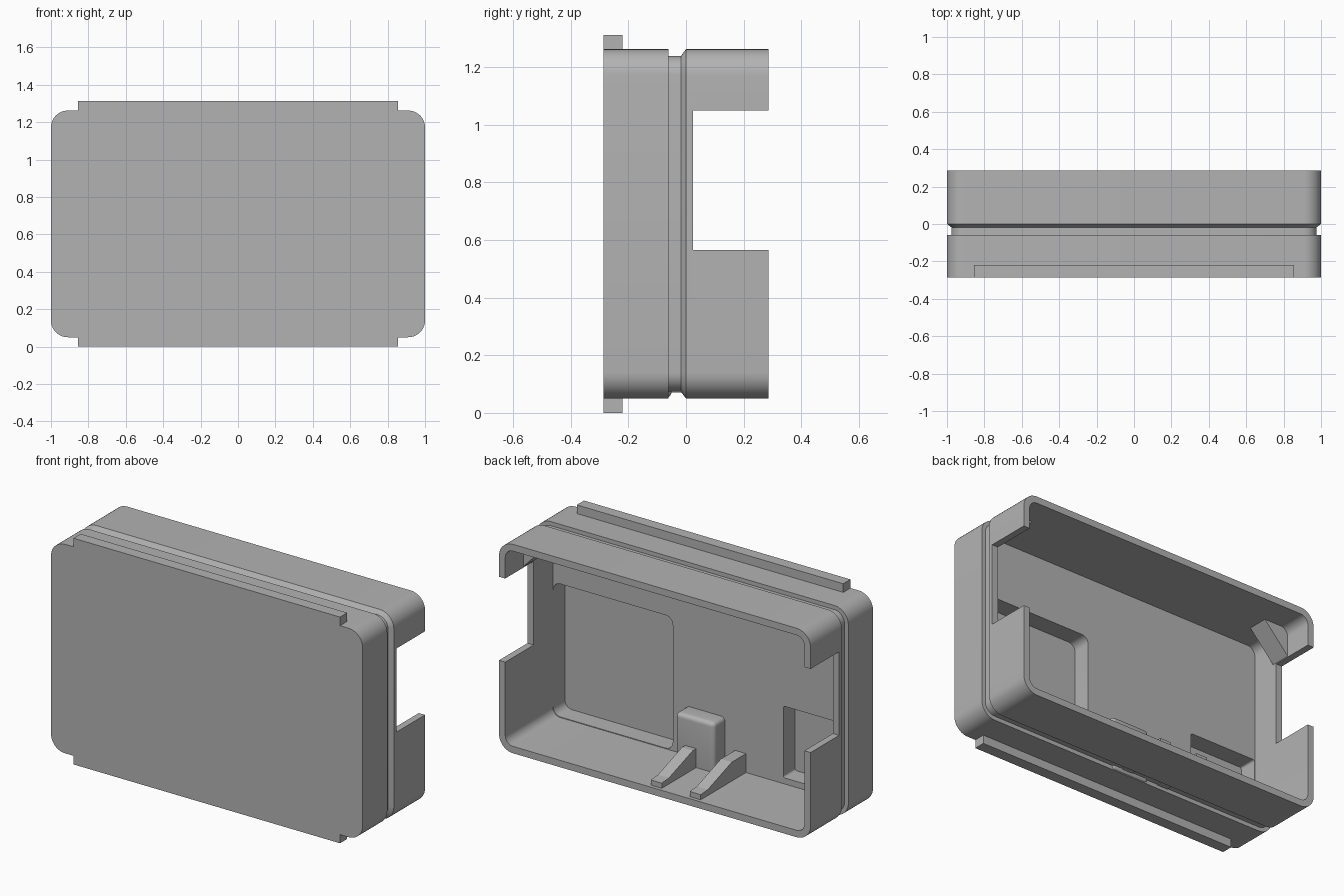
import bpy, bmesh
from math import sin, cos, pi, radians

if "Cube" in bpy.data.objects:
    bpy.data.objects.remove(bpy.data.objects["Cube"], do_unlink=True)

grey = bpy.data.materials.new("plain grey")
grey.use_nodes = True
colour = (0.45, 0.45, 0.45, 1)
grey.diffuse_color = colour
grey.node_tree.nodes["Principled BSDF"].inputs["Base Color"].default_value = colour

X, Z0, Z1, FRONT, BACK = 1.0, 0.05, 1.262, -0.286, 0.286
WALL, FLOOR, RADIUS = 0.04, -0.15, 0.09


def finish(name, bm):
    bmesh.ops.recalc_face_normals(bm, faces=bm.faces)
    mesh = bpy.data.meshes.new(name)
    bm.to_mesh(mesh)
    bm.free()
    obj = bpy.data.objects.new(name, mesh)
    bpy.context.collection.objects.link(obj)
    mesh.materials.append(grey)
    return obj


def activate(obj):
    bpy.ops.object.select_all(action='DESELECT')
    obj.select_set(True)
    bpy.context.view_layer.objects.active = obj


def smooth(obj):
    activate(obj)
    bpy.ops.object.shade_smooth_by_angle(angle=radians(30))


def box(name, x, y, z, bevel=0, axis=None):
    """Box between limits; bevels edges along one axis, or all edges."""
    bm = bmesh.new()
    bmesh.ops.create_cube(bm, size=1)
    for v in bm.verts:
        for i, (lo, hi) in enumerate((x, y, z)):
            v.co[i] = lo if v.co[i] < 0 else hi
    if bevel:
        edges = [e for e in bm.edges if axis is None or
                 abs(e.verts[0].co[axis] - e.verts[1].co[axis]) > 1e-4]
        bmesh.ops.bevel(bm, geom=edges, offset=bevel, segments=6,
                        profile=0.5, affect='EDGES')
    return finish(name, bm)


def prism(name, outline, axis, lo, hi):
    """Extrude a flat outline along x (0) or y (1)."""
    bm = bmesh.new()
    place = lambda p, d: (d, *p) if axis == 0 else (p[0], d, p[1])
    ends = [[bm.verts.new(place(p, d)) for p in outline] for d in (lo, hi)]
    for end in ends:
        bm.faces.new(end)
    n = len(outline)
    for i in range(n):
        j = (i + 1) % n
        bm.faces.new((ends[0][i], ends[0][j], ends[1][j], ends[1][i]))
    return finish(name, bm)


def ring(bm, y, inset, steps=10):
    """Rounded rectangle of vertices at depth y."""
    verts = []
    for k, (sx, sz) in enumerate(((1, 1), (-1, 1), (-1, -1), (1, -1))):
        cx = sx * (X - RADIUS)
        cz = Z1 - RADIUS if sz > 0 else Z0 + RADIUS
        for s in range(steps + 1):
            a = (k + s / steps) * pi / 2
            r = RADIUS - inset
            verts.append(bm.verts.new((cx + r * cos(a), y, cz + r * sin(a))))
    return verts


# Housing: outer wall with groove, rim and inner cavity
bm = bmesh.new()
stations = [(FRONT, 0), (-0.06, 0), (-0.06, 0.024), (-0.018, 0.024),
            (0, 0), (BACK, 0), (BACK, WALL), (FLOOR, WALL)]
rings = [ring(bm, y, inset) for y, inset in stations]
for a, b in zip(rings, rings[1:]):
    for i in range(len(a)):
        j = (i + 1) % len(a)
        bm.faces.new((a[i], a[j], b[j], b[i]))
bm.faces.new(rings[0])
bm.faces.new(rings[-1])
housing = finish("housing", bm)

# Side openings and floor pockets
cutters = [
    box("opening_cutter", (-1.2, 1.2), (0.025, 0.5), (0.565, 1.05)),
    box("large_pocket_cutter", (0.19, 0.957), (-0.258, -0.1), (0.094, 0.865), 0.045, 1),
    box("small_pocket_cutter", (-0.957, -0.52), (-0.258, -0.1), (0.125, 0.54), 0.012, 1),
]
for cutter in cutters:
    activate(housing)
    mod = housing.modifiers.new("cut", 'BOOLEAN')
    mod.operation, mod.solver, mod.object = 'DIFFERENCE', 'EXACT', cutter
    bpy.ops.object.modifier_apply(modifier=mod.name)
    bpy.data.objects.remove(cutter, do_unlink=True)
smooth(housing)

# Rails along the top and bottom of the front plate
box("top_rail", (-0.855, 0.855), (FRONT, -0.22), (Z1 - 0.01, Z1 + 0.05))
box("bottom_rail", (-0.855, 0.855), (FRONT, -0.22), (0, Z0 + 0.01))

# Corner gussets behind the upper side tabs
for side, sign in (("left", 1), ("right", -1)):
    prism(side + "_gusset",
          [(sign * 0.965, 1.05), (sign * 0.8, 1.225), (sign * 0.965, 1.225)], 1, 0.0, 0.12)

# Rounded block standing on the cavity floor
smooth(box("support_block", (-0.145, 0.106), (FLOOR - 0.03, -0.05), (0.05, 0.375), 0.025))

# Tapered arms reaching toward the open rim
for side, x in (("left", -0.03), ("right", -0.28)):
    prism(side + "_arm", [(FLOOR - 0.01, 0.07), (FLOOR - 0.01, 0.2), (-0.02, 0.2),
                          (0.2, 0.125), (0.265, 0.12), (0.265, 0.07)], 0, x, x + 0.07)
